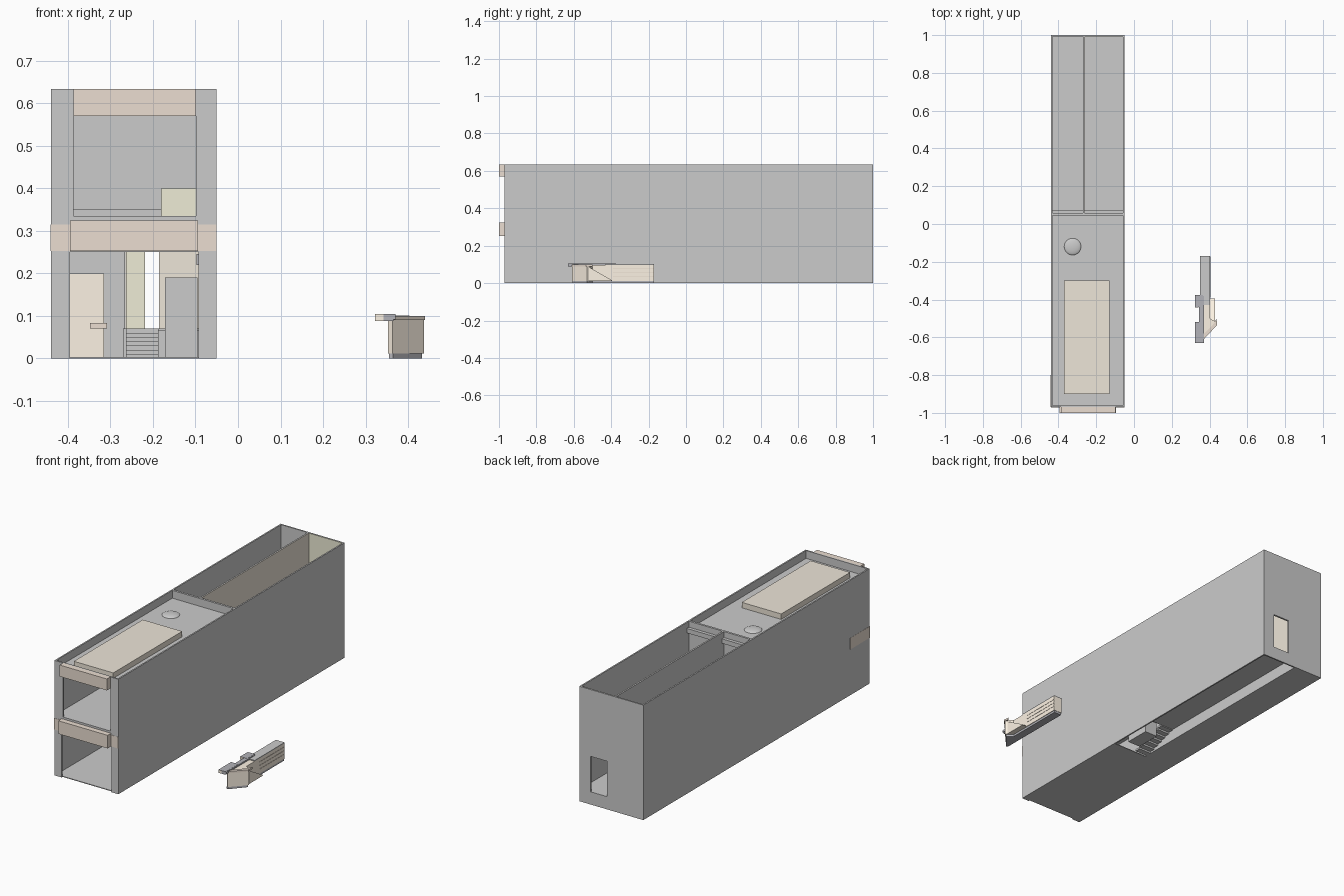
import bpy, bmesh, math

if "Cube" in bpy.data.objects:
    bpy.data.objects.remove(bpy.data.objects["Cube"])

def material(name, rgb):
    m = bpy.data.materials.new(name)
    m.diffuse_color = (*rgb, 1)
    m.use_nodes = True
    m.node_tree.nodes["Principled BSDF"].inputs["Base Color"].default_value = m.diffuse_color
    return m

TAN = material("tan", (.83, .73, .64))
CREAM = material("cream", (.98, .89, .77))
KHAKI = material("khaki", (.86, .84, .67))
BEIGE = material("beige", (.85, .79, .69))
DARK = material("dark", (.45, .45, .48))

def finish(name, bm, mat=None):
    bmesh.ops.recalc_face_normals(bm, faces=bm.faces)
    me = bpy.data.meshes.new(name)
    bm.to_mesh(me)
    bm.free()
    ob = bpy.data.objects.new(name, me)
    bpy.context.collection.objects.link(ob)
    if mat:
        me.materials.append(mat)
    return ob

def box(name, x0, x1, y0, y1, z0, z1, mat=None):
    bm = bmesh.new()
    bmesh.ops.create_cube(bm, size=1)
    for v in bm.verts:
        v.co = (x1 if v.co.x > 0 else x0, y1 if v.co.y > 0 else y0, z1 if v.co.z > 0 else z0)
    return finish(name, bm, mat)

def prism(name, pts, offset, mat=None):
    bm = bmesh.new()
    f = bm.faces.new([bm.verts.new(p) for p in pts])
    r = bmesh.ops.extrude_face_region(bm, geom=[f])
    bmesh.ops.translate(bm, vec=offset, verts=[g for g in r["geom"] if isinstance(g, bmesh.types.BMVert)])
    return finish(name, bm, mat)

def holed_wall(name, x0, x1, y0, y1, z0, z1, hole, mat=None):
    """Wall facing y with one rectangular opening (hx0, hx1, hz0, hz1)."""
    a, b, c, d = hole
    for side, p in {"left": (x0, a, z0, z1), "right": (b, x1, z0, z1),
                    "sill": (a, b, z0, c), "lintel": (a, b, d, z1)}.items():
        if p[1] - p[0] > .001 and p[3] - p[2] > .001:
            box(f"{name}_{side}", p[0], p[1], y0, y1, p[2], p[3], mat)

L, R, F, B, H, T = -.44, -.05, -.97, 1.0, .633, .008

# Outer shell
box("left_wall", L, L + T, F, B, 0, H)
box("right_wall", R - T, R, F, B, 0, H)
BACK_DOOR = (-.218, -.118, .07, .265)
holed_wall("back_wall", L + T, R - T, B - T, B, 0, H, BACK_DOOR)
holed_wall("back_lining", -.262, R - T, B - T - .002, B - T, .07, H, BACK_DOOR, KHAKI)
holed_wall("front_lower", L + T, R - T, F, F + T, 0, .325, (-.395, -.093, 0, .25))
holed_wall("front_upper", L + T, R - T, F, F + T, .325, H, (-.387, -.099, .335, .57))

# Front beams and painted bands
box("top_beam", -.386, -.099, -1, F, .57, H, TAN)
box("middle_beam", -.395, -.094, -1, F, .252, .324, TAN)
box("left_front_band", L, -.395, F - .001, F, .252, .315, TAN)
box("right_front_band", -.094, R, F - .001, F, .252, .315, TAN)
box("left_side_band", L - .001, L, F, -.8, .252, .315, TAN)

# Floors: the rear right passage is raised
box("front_floor", L + T, R - T, F + T, -.22, 0, .004)
box("rear_left_floor", L + T, -.262, -.22, B - T, 0, .004)
box("rear_right_floor", -.262, R - T, .0, B - T, .064, .07)
box("passage_curb", -.270, -.262, -.2, B - T, 0, .07)
box("upper_floor", L + T, R - T, F + T, .045, .32, .335)

# Roof, roof pad and low dome
box("roof", L + T, R - T, F + T, .045, .572, .59)
box("roof_pad", -.37, -.13, -.9, -.3, .59, .62, BEIGE)
bpy.ops.mesh.primitive_uv_sphere_add(segments=32, ring_count=16, location=(-.325, -.12, .589))
dome = bpy.context.object
dome.name = "roof_dome"
dome.scale = (.045, .045, .012)
bpy.ops.object.shade_smooth()

# Cross wall between front and rear halves
box("cross_wall_lower_left", L + T, -.265, .045, .057, 0, .32)
box("cross_wall_lower_right", -.186, R - T, .045, .057, .07, .32, BEIGE)
box("passage_header", -.265, -.186, .045, .057, .25, .32)
holed_wall("cross_wall_upper", L + T, R - T, .045, .057, .32, H, (-.18, -.099, .335, .40))
box("cross_wall_ledge", L + T, R - T, .057, .075, .575, .60)
box("upper_skirting", L + T, -.18, .035, .045, .335, .35)

# Rear divider, lined on its right side
box("divider", -.271, -.264, .057, B - T, 0, H)
box("divider_lining", -.264, -.262, .057, B - T, .07, H, BEIGE)

# Stairs up to the rear passage
for i in range(7):
    y = -.21 + i * .03
    box(f"stair_{i + 1}", -.263, -.187, y, y + .032, i * .01, (i + 1) * .01)

# Side door with handle, and cabinet beside the stairs
box("side_door", -.395, -.315, .032, .045, 0, .2, CREAM)
box("door_handle", -.348, -.308, .018, .032, .07, .083, TAN)
box("cabinet", -.172, -.095, -.16, -.02, 0, .19)
box("wall_box", -.097, R - T, -.30, -.22, .22, .245, DARK)

# Separate counter: body with angled end
prism("counter_body", [(.352, -.60, .012), (.363, -.61, .012), (.437, -.53, .012), (.427, -.515, .012),
      (.403, -.50, .012), (.403, -.17, .012), (.352, -.17, .012)], (0, 0, .084), CREAM)
prism("counter_base", [(.355, -.605, 0), (.364, -.608, 0), (.432, -.53, 0), (.40, -.50, 0),
      (.40, -.172, 0), (.355, -.172, 0)], (0, 0, .012), DARK)
prism("counter_wedge", [(.40, -.535, .012), (.40, -.535, .095), (.40, -.395, .015), (.40, -.395, .012)],
      (.03, 0, 0), CREAM)
box("counter_top", .35, .403, -.43, -.17, .096, .101)
prism("angled_ledge", [(.363, -.617, .09), (.44, -.535, .09), (.437, -.50, .09), (.425, -.525, .09),
      (.363, -.59, .09)], (0, 0, .01), TAN)

# Overhanging shelves on the counter's left side
box("shelf_rail", .345, .37, -.63, -.38, .092, .104, DARK)
for n, y0, y1 in (("front", -.63, -.52), ("rear", -.44, -.375)):
    box(f"{n}_shelf", .322, .365, y0, y1, .088, .105, DARK)
    box(f"{n}_shelf_face", .322, .342, y0 - .001, y0, .088, .105, CREAM)

# Plank seams along the counter
for z in (.035, .055, .075):
    box("plank_strip", .403, .4045, -.39, -.172, z, z + .003, TAN)
